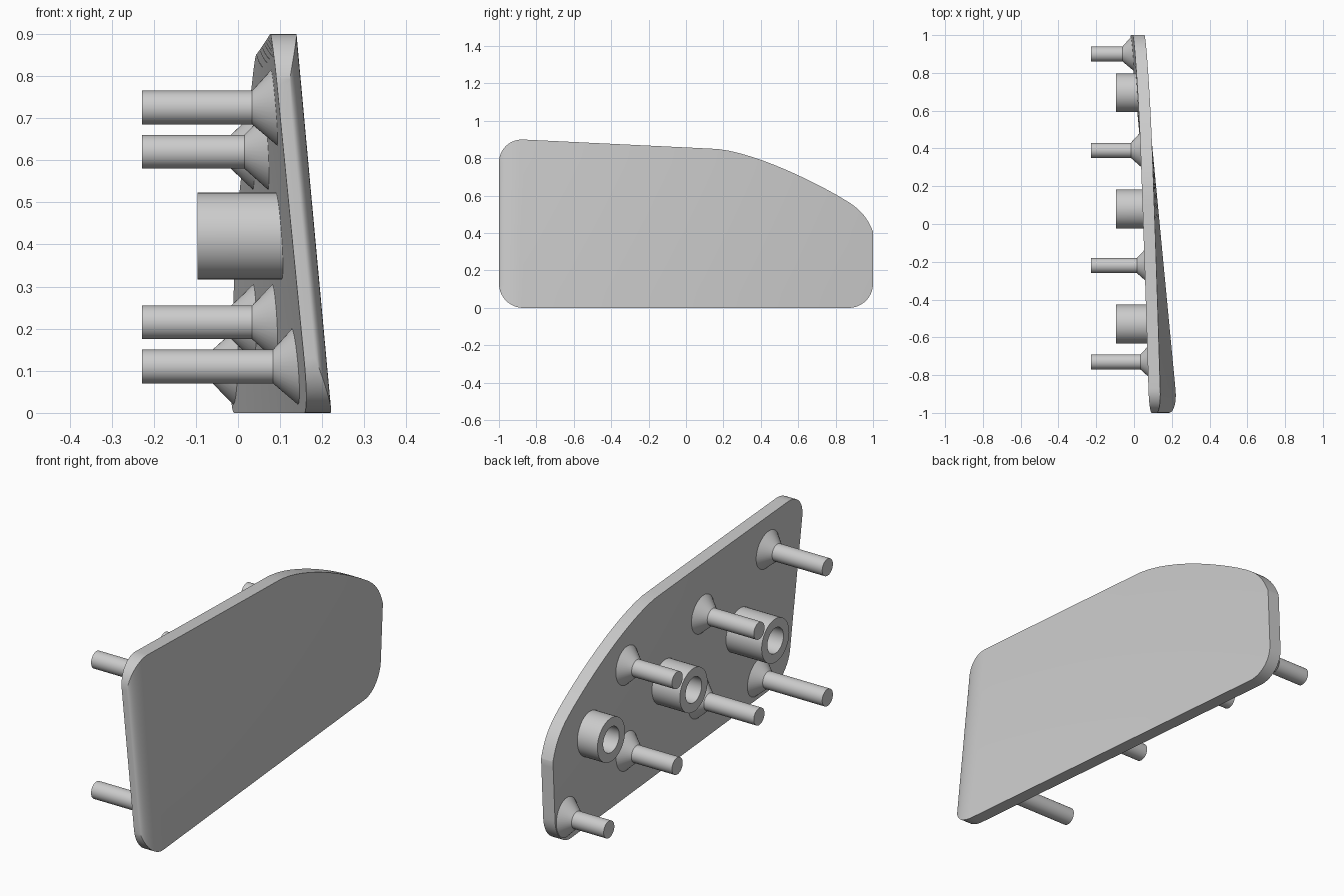
import bpy, bmesh, math

if "Cube" in bpy.data.objects:
    bpy.data.objects.remove(bpy.data.objects["Cube"])

grey = bpy.data.materials.new("light_grey")
grey.use_nodes = True
COLOUR = (0.6, 0.6, 0.6, 1)
grey.diffuse_color = COLOUR
grey.node_tree.nodes["Principled BSDF"].inputs["Base Color"].default_value = COLOUR

R = 0.13           # corner radius of the plate
THICK = 0.062


def outer_x(y, z):
    """Gently twisted outer face, rolled over along the front edge."""
    x = 0.136 - 0.0955 * y - 0.069 * (0.43 - y) * z
    u = min(max((-0.88 - y) / 0.12, 0), 1)
    return x - 0.035 * (1 - math.sqrt(1 - u * u))


def inner_x(y, z):
    return 0.136 - 0.0955 * y - 0.069 * (0.43 - y) * z - THICK


def corner(y):
    d = max(abs(y) - (1 - R), 0)
    return R - math.sqrt(max(R * R - d * d, 0))


def low(y):
    return corner(y)


def high(y):
    if y < 0.16:
        return 0.9 - 0.0485 * (y + 1 - R) - corner(y)
    s = (y - 0.16) / 0.84
    return 0.85 - 0.36 * s ** 1.45 - 0.083 * s ** 20


def finish(name, bm):
    bmesh.ops.recalc_face_normals(bm, faces=bm.faces)
    mesh = bpy.data.meshes.new(name)
    bm.to_mesh(mesh)
    bm.free()
    mesh.materials.append(grey)
    obj = bpy.data.objects.new(name, mesh)
    bpy.context.collection.objects.link(obj)
    bpy.ops.object.select_all(action="DESELECT")
    obj.select_set(True)
    bpy.context.view_layer.objects.active = obj
    bpy.ops.object.shade_smooth_by_angle(angle=math.radians(30))


def plate():
    # columns along y, packed closely around the rounded ends
    n, m, rows = 14, 30, 10
    end = [1 - R * (1 - math.cos(math.pi / 2 * i / n)) for i in range(n + 1)]
    mid = [-1 + R + (2 - 2 * R) * i / m for i in range(1, m)]
    ys = [-y for y in end] + mid + end[::-1]
    bm = bmesh.new()
    sides = []
    for face_x in (outer_x, inner_x):
        grid = []
        for y in ys:
            zs = [low(y) + (high(y) - low(y)) * j / rows for j in range(rows + 1)]
            grid.append([bm.verts.new((face_x(y, z), y, z)) for z in zs])
        for a, b in zip(grid, grid[1:]):
            for j in range(rows):
                bm.faces.new((a[j], b[j], b[j + 1], a[j + 1]))
        rim = [c[0] for c in grid] + grid[-1][1:]
        rim += [c[-1] for c in grid[-2::-1]] + grid[0][-2:0:-1]
        sides.append(rim)
    p, q = sides
    for i in range(len(p)):
        k = (i + 1) % len(p)
        bm.faces.new((p[i], p[k], q[k], q[i]))
    finish("plate", bm)


def lathe(name, y, z, profile, seg=40):
    """Rings around x; each is (radius, x), or (radius, None) to meet the plate."""
    bm = bmesh.new()
    rings = []
    for r, x in profile:
        ring = []
        for i in range(seg):
            a = math.tau * i / seg
            py, pz = y + r * math.cos(a), z + r * math.sin(a)
            px = inner_x(py, pz) + 0.002 if x is None else x
            ring.append(bm.verts.new((px, py, pz)))
        rings.append(ring)
    for a, b in zip(rings, rings[1:]):
        for i in range(seg):
            k = (i + 1) % seg
            bm.faces.new((a[i], a[k], b[k], b[i]))
    if profile[0][1] is not None:
        bm.faces.new(rings[0])
    finish(name, bm)


plate()

# pegs with flared feet
pegs = {"front": (-0.73, (0.11, 0.725)), "middle": (-0.22, (0.215, 0.62)),
        "rear": (0.39, (0.215, 0.62)), "tail": (0.9, (0.11,))}
for place, (y, heights) in pegs.items():
    for level, z in zip(("lower", "upper"), heights):
        neck = inner_x(y, z) - 0.052
        lathe(f"{place}_{level}_peg", y, z,
              [(0.04, -0.228), (0.04, neck), (0.092, None)])

# hollow bosses
for place, y in (("front", -0.53), ("middle", 0.08), ("rear", 0.695)):
    lathe(f"{place}_boss", y, 0.42,
          [(0.06, None), (0.06, -0.096), (0.103, -0.096), (0.103, None)])
